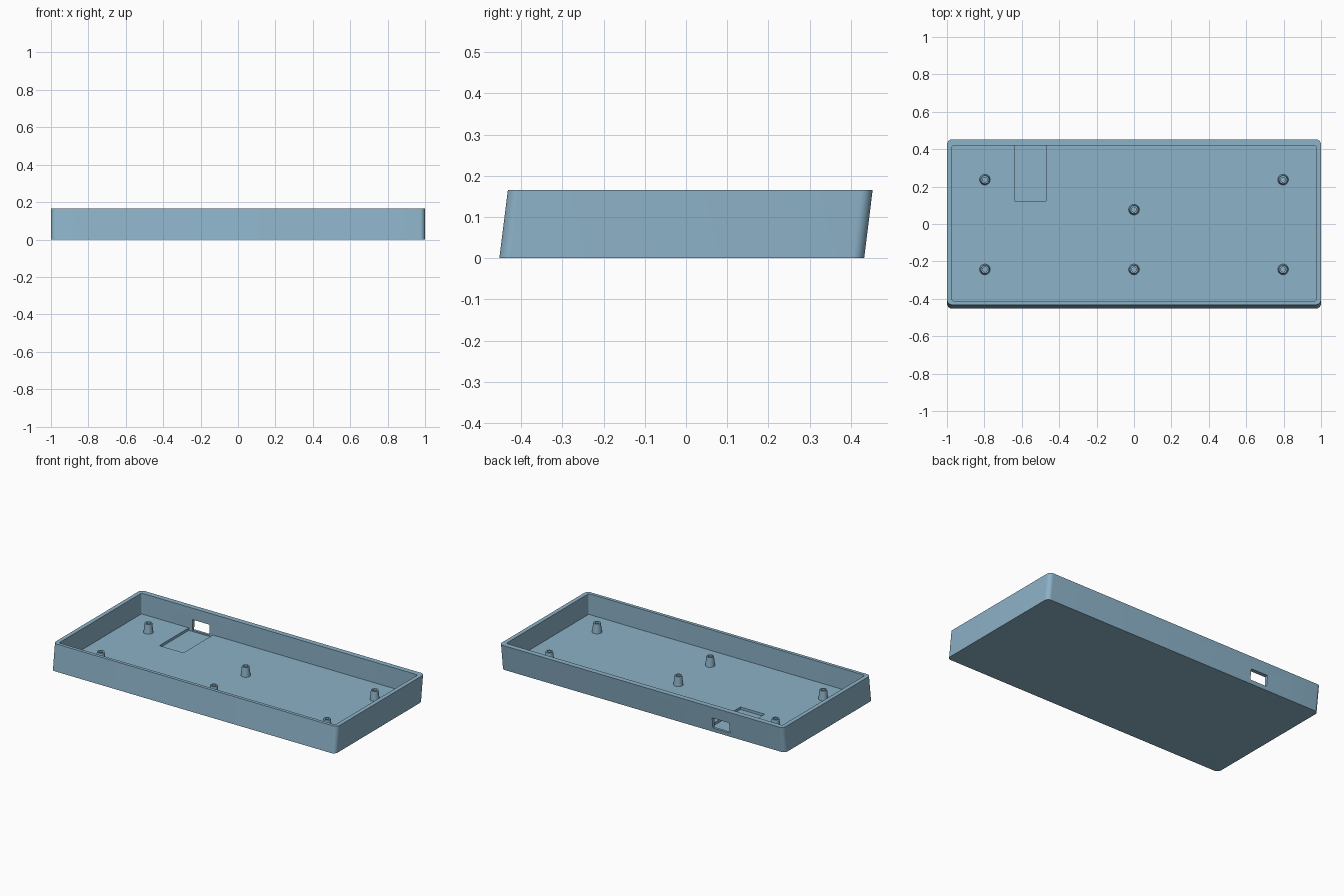
import bpy, bmesh, math

if "Cube" in bpy.data.objects:
    bpy.data.objects.remove(bpy.data.objects["Cube"])

HEIGHT, FLOOR, SHEAR = 0.165, 0.033, 0.0205

plastic = bpy.data.materials.new("blue_grey_plastic")
plastic.diffuse_color = (0.264, 0.445, 0.578, 1)
plastic.use_nodes = True
plastic.node_tree.nodes["Principled BSDF"].inputs["Base Color"].default_value = plastic.diffuse_color


def finish(name, bm):
    bmesh.ops.recalc_face_normals(bm, faces=bm.faces)
    mesh = bpy.data.meshes.new(name)
    bm.to_mesh(mesh)
    bm.free()
    mesh.materials.append(plastic)
    obj = bpy.data.objects.new(name, mesh)
    bpy.context.collection.objects.link(obj)
    return obj


def select(obj):
    bpy.ops.object.select_all(action='DESELECT')
    obj.select_set(True)
    bpy.context.view_layer.objects.active = obj


def rounded_prism(name, x0, x1, y0, y1, z0, z1, r=0, shear=0, steps=8):
    """Block with rounded upright edges, top shifted in y by shear."""
    outline = []
    corners = ((x1 - r, y1 - r), (x0 + r, y1 - r), (x0 + r, y0 + r), (x1 - r, y0 + r))
    for i, (cx, cy) in enumerate(corners):
        for k in range(steps + 1 if r else 1):
            a = math.pi / 2 * (i + k / steps)
            outline.append((cx + r * math.cos(a), cy + r * math.sin(a)))
    bm = bmesh.new()
    low = [bm.verts.new((x, y, z0)) for x, y in outline]
    high = [bm.verts.new((x, y + shear, z1)) for x, y in outline]
    bm.faces.new(low)
    bm.faces.new(high)
    n = len(outline)
    for i in range(n):
        j = (i + 1) % n
        bm.faces.new((low[i], low[j], high[j], high[i]))
    return finish(name, bm)


def cut(obj, cutter):
    mod = obj.modifiers.new("cut", 'BOOLEAN')
    mod.operation, mod.solver, mod.object = 'DIFFERENCE', 'EXACT', cutter
    select(obj)
    bpy.ops.object.modifier_apply(modifier=mod.name)
    bpy.data.objects.remove(cutter)


# Leaning tray with rounded corners
tray = rounded_prism("tray", -1, 1, -0.4525, 0.432, 0, HEIGHT, 0.028, SHEAR)

# Upright inner cavity, floor pocket and port opening in the back wall
cut(tray, rounded_prism("cavity", -0.973, 0.973, -0.411, 0.419, FLOOR, 0.3, 0.01))
cut(tray, rounded_prism("pocket", -0.64, -0.47, 0.123, 0.419, 0.017, 0.06))
cut(tray, rounded_prism("port", -0.614, -0.494, 0.40, 0.60, 0.025, 0.092))
select(tray)
bpy.ops.object.shade_smooth_by_angle(angle=math.radians(30))


# Tapered screw posts with a blind hole
def screw_post(x, y):
    profile = [(0.029, FLOOR - 0.004), (0.022, 0.092), (0.013, 0.092), (0.013, FLOOR + 0.001)]
    n = 32
    bm = bmesh.new()
    rings = [[bm.verts.new((x + r * math.cos(math.tau * i / n),
                            y + r * math.sin(math.tau * i / n), z)) for i in range(n)]
             for r, z in profile]
    for a, b in zip(rings, rings[1:]):
        for i in range(n):
            j = (i + 1) % n
            bm.faces.new((a[i], a[j], b[j], b[i]))
    bm.faces.new(rings[0])
    bm.faces.new(rings[-1])
    post = finish("screw_post", bm)
    select(post)
    bpy.ops.object.shade_smooth_by_angle(angle=math.radians(30))


for px, py in ((-0.797, 0.237), (0.797, 0.237), (0, 0.077),
               (-0.797, -0.243), (0, -0.243), (0.797, -0.243)):
    screw_post(px, py)
